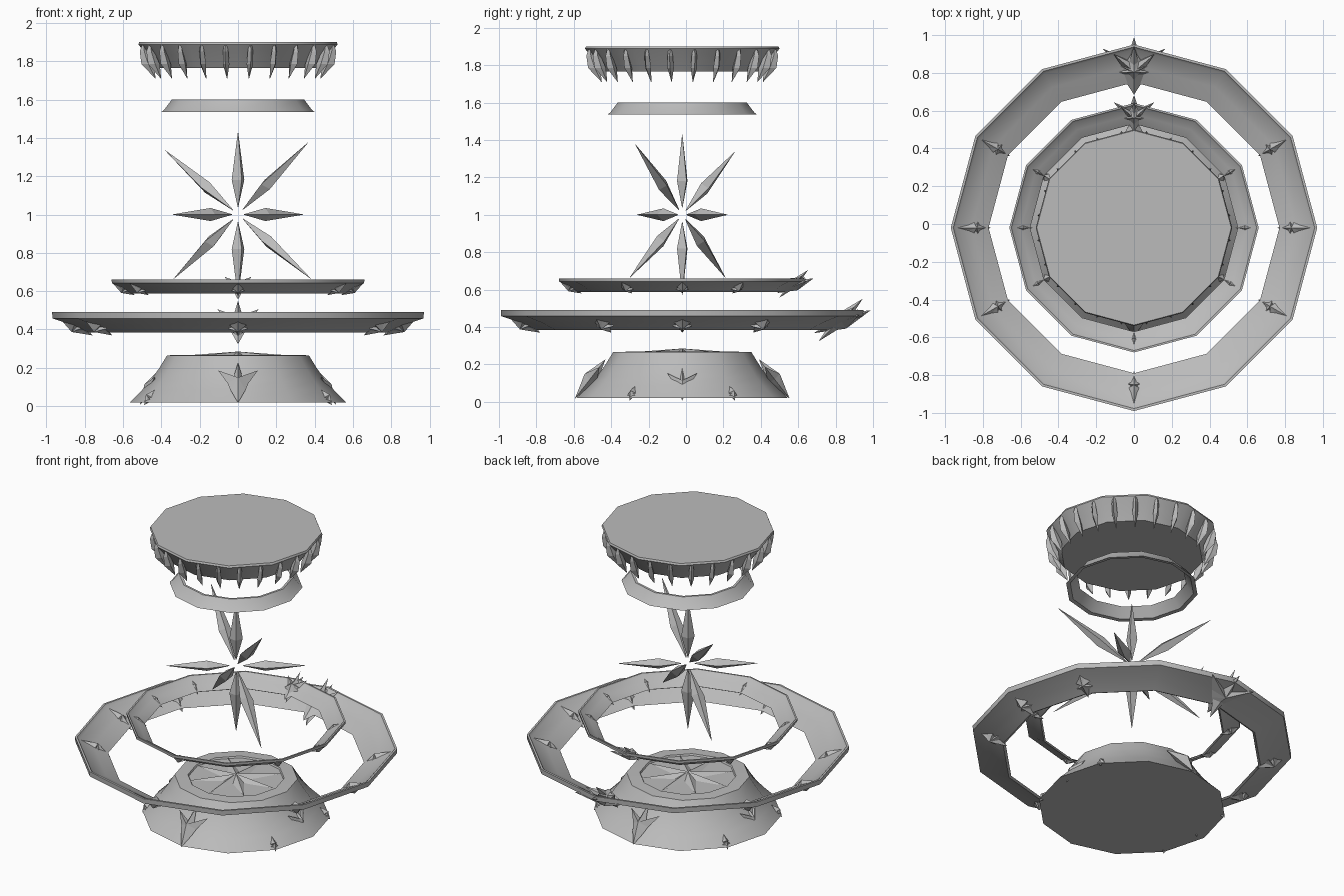
import bpy, bmesh, math
from mathutils import Vector

if "Cube" in bpy.data.objects:
    bpy.data.objects.remove(bpy.data.objects["Cube"])

CY = -0.02      # common axis of all the round parts
SIDES = 12

grey = bpy.data.materials.new("stone_grey")
grey.diffuse_color = (0.5, 0.5, 0.5, 1)
grey.use_nodes = True
grey.node_tree.nodes["Principled BSDF"].inputs["Base Color"].default_value = grey.diffuse_color


def finish(name, bm, smooth=False):
    bmesh.ops.recalc_face_normals(bm, faces=bm.faces[:])
    me = bpy.data.meshes.new(name)
    bm.to_mesh(me)
    bm.free()
    me.materials.append(grey)
    ob = bpy.data.objects.new(name, me)
    bpy.context.collection.objects.link(ob)
    if smooth:
        bpy.ops.object.select_all(action='DESELECT')
        ob.select_set(True)
        bpy.context.view_layer.objects.active = ob
        bpy.ops.object.shade_smooth_by_angle(angle=math.radians(31))
    return ob


def polar(r, a, z):
    return Vector((r * math.cos(a), CY + r * math.sin(a), z))


def lathe(name, profile, closed):
    """Twelve-sided turning; open profiles get flat caps at both ends."""
    bm = bmesh.new()
    rings = [[bm.verts.new(polar(r, math.tau * i / SIDES, z)) for i in range(SIDES)]
             for r, z in profile]
    pairs = list(zip(rings, rings[1:]))
    if closed:
        pairs.append((rings[-1], rings[0]))
    for a, b in pairs:
        for i in range(SIDES):
            j = (i + 1) % SIDES
            bm.faces.new((a[i], a[j], b[j], b[i]))
    if not closed:
        bm.faces.new(rings[0])
        bm.faces.new(rings[-1])
    return finish(name, bm, True)


def loft(bm, stations, side, depth):
    """Diamond-section blade; stations are (centre, half width, half depth)."""
    prev = None
    for c, w, d in stations:
        ring = [bm.verts.new(c + v) for v in (side * w, depth * d, side * -w, depth * -d)]
        if prev:
            for i in range(4):
                j = (i + 1) % 4
                bm.faces.new((prev[i], prev[j], ring[j], ring[i]))
        prev = ring


# half outlines (along, across) of the two ornaments
SPEAR = [(1, 0), (.45, .2), (.05, .42), (-.1, .2), (-.3, .5), (-.45, .2), (-1, 0)]
TRIDENT = [(1, 0), (.25, .18), (.6, .8), (-.05, .42), (-.4, .3), (-1.05, 0)]


def ornament(bm, half, angle, r, z, slope, size, thick, wide=1.0):
    """Ridged plate lying on a sloped wall."""
    a, s = math.radians(angle), math.radians(slope)
    out = Vector((math.cos(a), math.sin(a), 0))
    u = out * math.cos(s) + Vector((0, 0, math.sin(s)))
    v = Vector((-math.sin(a), math.cos(a), 0))
    n = u.cross(v)
    c = polar(r, a, z)
    outline = half + [(p, -q) for p, q in half[-2:0:-1]]
    loop = [bm.verts.new(c + u * p * size + v * q * size * wide) for p, q in outline]
    for sign in (1, -1):
        apex = bm.verts.new(c + n * thick * sign)
        for i in range(len(loop)):
            bm.faces.new((loop[i], loop[(i + 1) % len(loop)], apex))


# pedestal with a recessed top
lathe("pedestal", [(.565, .02), (.50, .085), (.455, .135), (.41, .20), (.37, .265),
                   (.29, .268), (.285, .258)], False)

# eight-pointed relief on the pedestal
bm = bmesh.new()
top = bm.verts.new((0, CY, .285))
pts = [bm.verts.new(polar((.28, .09)[i % 2], math.tau * i / 16, (.264, .257)[i % 2]))
       for i in range(16)]
for i in range(16):
    bm.faces.new((pts[i], pts[(i + 1) % 16], top))
finish("pedestal_star", bm)

# pedestal tridents: large front and back, sunken ones around the sides
bm = bmesh.new()
for ang in (-90, 90):
    ornament(bm, TRIDENT, ang, .49, .125, 128, .13, .04)
for ang in (0, 180):
    ornament(bm, TRIDENT, ang, .462, .10, 118, .10, .03)
for ang in (30, 150, 210, 330):
    ornament(bm, SPEAR, ang, .535, .045, 128, .05, .025)
finish("pedestal_ornaments", bm)

# two floating bowl rings
lathe("large_ring", [(.97, .49), (.968, .458), (.87, .425), (.785, .385), (.77, .392),
                     (.86, .437), (.945, .475), (.957, .49)], True)
lathe("small_ring", [(.66, .66), (.658, .642), (.61, .62), (.56, .588), (.55, .594),
                     (.60, .63), (.642, .65), (.65, .66)], True)

# spear ornaments on the rings, with a layered crown at the back
for name, r, z, size in (("large_ring", .85, .42, .105), ("small_ring", .597, .612, .068)):
    bm = bmesh.new()
    for ang in (0, 30, 150, 180, 210, 270, 330):
        ornament(bm, SPEAR, ang, r, z, 29, size, size * .36)
    finish(name + "_spears", bm)
    bm = bmesh.new()
    k = size * 1.52
    ornament(bm, TRIDENT, 90, r + .01, z + .01, 22, k, size * .4, 1.3)
    ornament(bm, TRIDENT, 90, r, z + .02, 44, k, size * .35, .85)
    ornament(bm, SPEAR, 90, r, z + .02, 30, size, size * .5, 1.6)
    finish(name + "_crown", bm)

# floating star of eight blades
centre = Vector((0, CY, 1.0))
tips = [(0, 0, .43), (0, 0, -.43), (.34, .24, 0), (-.34, -.24, 0),
        (.365, -.25, .375), (-.38, .28, .335), (.38, -.28, -.335), (-.335, .23, -.335)]
for i, t in enumerate(tips):
    t = Vector(t)
    d = t.normalized()
    side = Vector((.82, .57, 0)) if i not in (2, 3) else Vector((.57, -.82, 0))
    depth = d.cross(side).normalized()
    bm = bmesh.new()
    loft(bm, [(centre + d * .04, .002, .002), (centre + t * .42, .04, .034),
              (centre + t, .001, .001)], side, depth)
    finish("star_blade", bm)

# floating collar under the top plate
lathe("collar", [(.40, .0 + 1.535), (.385, 1.547), (.345, 1.60), (.33, 1.60), (.375, 1.538)], True)

# top plate
lathe("top_plate", [(.42, 1.90), (.515, 1.90), (.52, 1.888), (.475, 1.83), (.43, 1.765)], False)

# claws around the top plate
bm = bmesh.new()
for i in range(24):
    a = math.radians(7.5 + 15 * i)
    out = Vector((math.cos(a), math.sin(a), 0))
    side = Vector((-math.sin(a), math.cos(a), 0))
    loft(bm, [(polar(.498, a, 1.89), .008, .006), (polar(.495, a, 1.85), .014, .022),
              (polar(.475, a, 1.785), .017, .033), (polar(.435, a, 1.71), .001, .001)], side, out)
finish("claws", bm)
